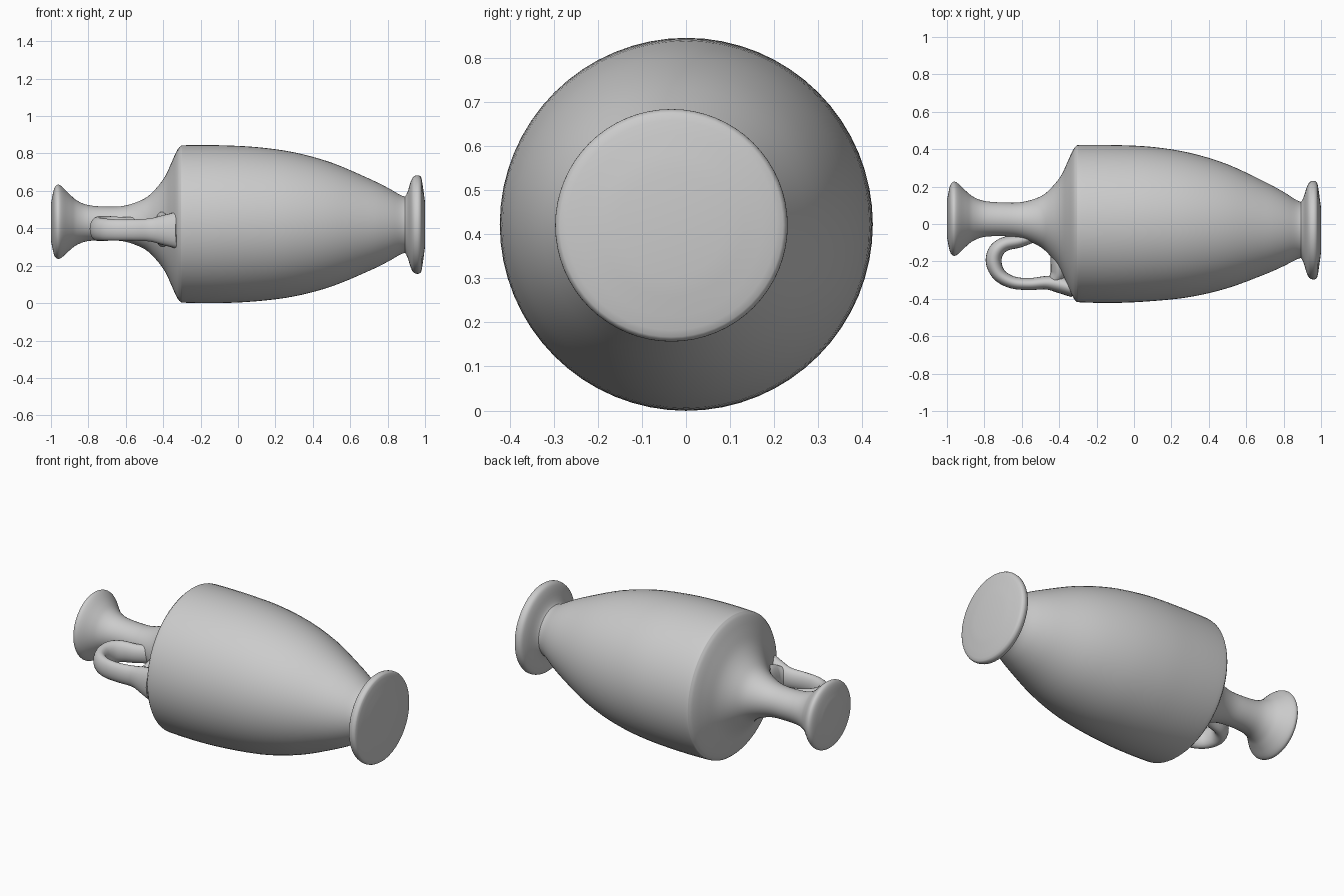
import bpy, bmesh, math
from mathutils import Vector

clay = bpy.data.materials.new("grey clay")
clay.diffuse_color = (0.6, 0.6, 0.6, 1)


def skin(name, rings, angle=40):
    """Join equal-length rings of points into a closed, smooth tube."""
    bm = bmesh.new()
    loops = [[bm.verts.new(p) for p in ring] for ring in rings]
    n = len(loops[0])
    for a, b in zip(loops, loops[1:]):
        for i in range(n):
            j = (i + 1) % n
            bm.faces.new((a[i], a[j], b[j], b[i]))
    bm.faces.new(loops[0])
    bm.faces.new(loops[-1])
    bmesh.ops.recalc_face_normals(bm, faces=bm.faces)
    mesh = bpy.data.meshes.new(name)
    bm.to_mesh(mesh)
    bm.free()
    mesh.materials.append(clay)
    obj = bpy.data.objects.new(name, mesh)
    bpy.context.collection.objects.link(obj)
    bpy.ops.object.select_all(action='DESELECT')
    obj.select_set(True)
    bpy.context.view_layer.objects.active = obj
    bpy.ops.object.shade_smooth_by_angle(angle=math.radians(angle))
    return obj


def spline(pts, steps):
    """Catmull-Rom curve through the points."""
    pts = [Vector(p) for p in pts]
    pts = [2 * pts[0] - pts[1]] + pts + [2 * pts[-1] - pts[-2]]
    out = []
    for p0, p1, p2, p3 in zip(pts, pts[1:], pts[2:], pts[3:]):
        for k in range(steps):
            t = k / steps
            out.append(0.5 * (2 * p1 + (p2 - p0) * t + (2 * p0 - 5 * p1 + 4 * p2 - p3) * t * t
                              + (3 * p1 - p0 - 3 * p2 + p3) * t ** 3))
    return out + [pts[-2]]


# Vessel lying along x: (x, radius, centre y, centre z)
def turned(name, profile, steps, sides=64):
    rings = []
    for x, r, cy, cz in spline(profile, steps):
        rings.append([(x, cy + r * math.cos(a), cz + r * math.sin(a))
                      for a in (2 * math.pi * i / sides for i in range(sides))])
    return skin(name, rings)


turned("mouth_neck_and_body", [
    (-1.0, 0.10, 0.028, 0.433), (-0.985, 0.172, 0.028, 0.434), (-0.968, 0.197, 0.028, 0.435),
    (-0.945, 0.192, 0.028, 0.434), (-0.90, 0.150, 0.028, 0.432), (-0.86, 0.118, 0.028, 0.430),
    (-0.80, 0.096, 0.027, 0.428), (-0.70, 0.090, 0.025, 0.426), (-0.60, 0.097, 0.020, 0.425),
    (-0.50, 0.135, 0.012, 0.424), (-0.44, 0.188, 0.008, 0.423), (-0.39, 0.255, 0.004, 0.423),
    (-0.355, 0.330, 0.003, 0.423), (-0.33, 0.386, 0.002, 0.423), (-0.31, 0.414, 0.002, 0.423),
    (-0.28, 0.421, 0.002, 0.423), (-0.10, 0.422, 0.0, 0.422), (0.10, 0.412, 0.0, 0.422),
    (0.30, 0.385, -0.005, 0.421), (0.50, 0.331, -0.012, 0.420), (0.70, 0.247, -0.022, 0.419),
    (0.80, 0.198, -0.027, 0.419), (0.87, 0.158, -0.031, 0.419), (0.91, 0.146, -0.032, 0.419)], 4)

# Foot: flared disc
turned("foot", [
    (0.87, 0.135, -0.031, 0.419), (0.893, 0.150, -0.032, 0.419), (0.908, 0.180, -0.032, 0.419),
    (0.922, 0.225, -0.033, 0.420), (0.936, 0.254, -0.033, 0.420), (0.955, 0.263, -0.033, 0.420),
    (0.972, 0.260, -0.033, 0.420), (0.983, 0.238, -0.033, 0.420), (1.0, 0.12, -0.033, 0.420)], 3)


# Flattened handle strip: (x, y, z, half thickness, half height)
def strip(name, path, steps=6, sides=20):
    pts = spline(path, steps)
    rings = []
    for k, p in enumerate(pts):
        d = pts[min(k + 1, len(pts) - 1)] - pts[max(k - 1, 0)]
        n = Vector((-d[1], d[0], 0)).normalized()
        c = Vector((p[0], p[1], p[2]))
        rings.append([c + n * p[3] * math.cos(a) + Vector((0, 0, p[4] * math.sin(a)))
                      for a in (2 * math.pi * i / sides for i in range(sides))])
    return skin(name, rings)


strip("handle", [
    (-0.52, -0.06, 0.41, 0.030, 0.050), (-0.61, -0.090, 0.405, 0.035, 0.055),
    (-0.69, -0.107, 0.403, 0.038, 0.062), (-0.737, -0.145, 0.400, 0.042, 0.066),
    (-0.750, -0.205, 0.396, 0.042, 0.064), (-0.720, -0.272, 0.393, 0.037, 0.060),
    (-0.65, -0.312, 0.391, 0.033, 0.057), (-0.56, -0.321, 0.391, 0.032, 0.057),
    (-0.47, -0.314, 0.391, 0.036, 0.062), (-0.40, -0.322, 0.390, 0.046, 0.080),
    (-0.32, -0.345, 0.390, 0.048, 0.100)])

# Thickened root where the handle meets the shoulder
strip("handle_root", [
    (-0.425, -0.305, 0.392, 0.035, 0.060), (-0.402, -0.26, 0.392, 0.045, 0.085),
    (-0.405, -0.20, 0.395, 0.042, 0.095), (-0.42, -0.13, 0.400, 0.030, 0.080)])
